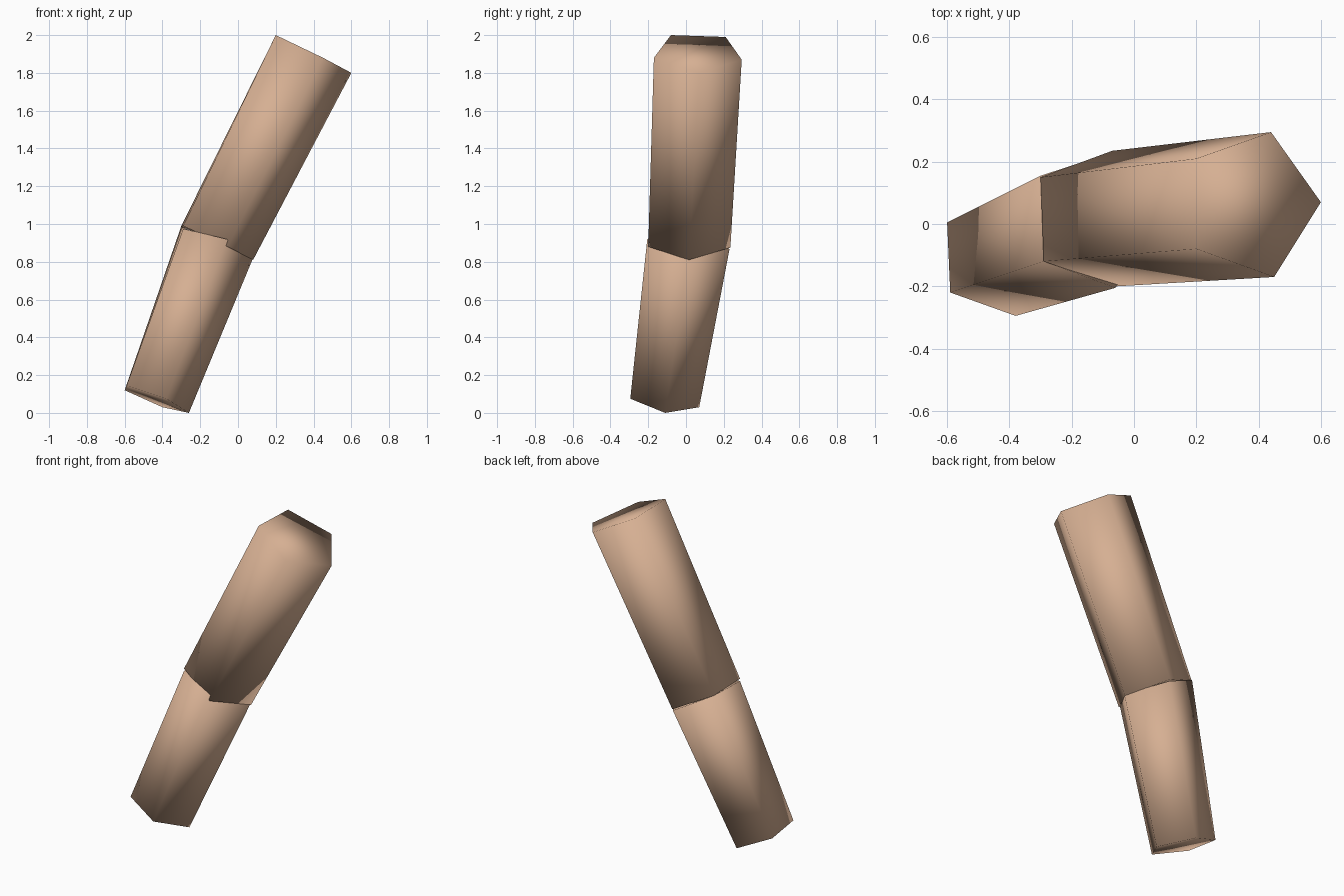
import bpy
import bmesh

cube = bpy.data.objects.get("Cube")
if cube:
    bpy.data.objects.remove(cube, do_unlink=True)


def make_material(name, colour):
    material = bpy.data.materials.new(name)
    material.use_nodes = True
    material.diffuse_color = colour
    material.node_tree.nodes["Principled BSDF"].inputs["Base Color"].default_value = colour
    return material


def make_segment(name, lower_ring, upper_ring, material):
    """Bridge two five-sided rings and cap both ends, fully smooth shaded."""
    bm = bmesh.new()
    bottom = [bm.verts.new(point) for point in lower_ring]
    top = [bm.verts.new(point) for point in upper_ring]
    sides = len(bottom)
    for i in range(sides):
        j = (i + 1) % sides
        bm.faces.new((bottom[i], bottom[j], top[j], top[i]))
    bm.faces.new(bottom[::-1])
    bm.faces.new(top)
    bmesh.ops.recalc_face_normals(bm, faces=bm.faces[:])
    for face in bm.faces:
        face.smooth = True
    mesh = bpy.data.meshes.new(name)
    bm.to_mesh(mesh)
    bm.free()
    mesh.materials.append(material)
    segment = bpy.data.objects.new(name, mesh)
    bpy.context.collection.objects.link(segment)
    return segment


tan = make_material("warm tan", (0.67, 0.43, 0.29, 1.0))

# Ring order: right back, right front, front, left, back
# Lower segment, from its free end to the joint
lower_end = [(-0.6, 0.005, 0.12), (-0.59, -0.22, 0.145), (-0.38, -0.295, 0.075),
             (-0.26, -0.11, 0), (-0.4, 0.07, 0.03)]
lower_joint = [(-0.3, 0.155, 0.99), (-0.29, -0.12, 0.975), (-0.06, -0.205, 0.92),
               (0.08, 0.01, 0.82), (-0.07, 0.23, 0.865)]
make_segment("lower_segment", lower_end, lower_joint, tan)

# Upper segment, from the joint to its free end
upper_joint = [(-0.3, 0.15, 0.99), (-0.29, -0.12, 0.99), (-0.055, -0.2, 0.88),
               (0.08, 0.015, 0.81), (-0.07, 0.235, 0.875)]
upper_end = [(0.2, 0.21, 1.99), (0.2, -0.08, 2), (0.45, -0.17, 1.88),
             (0.6, 0.07, 1.8), (0.44, 0.295, 1.87)]
make_segment("upper_segment", upper_joint, upper_end, tan)
